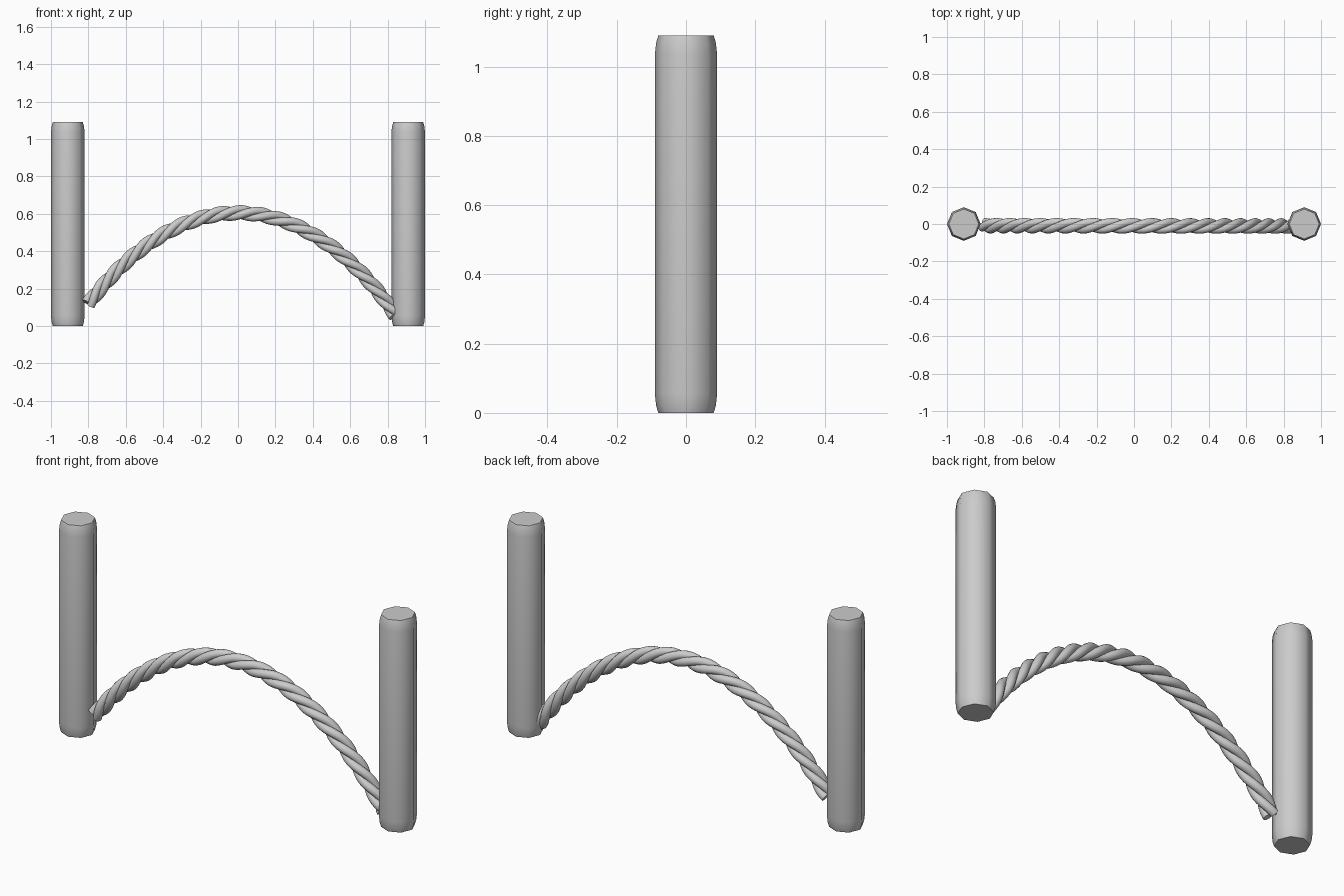
import bpy, bmesh
from math import sin, cos, pi
from mathutils import Vector

if "Cube" in bpy.data.objects:
    bpy.data.objects.remove(bpy.data.objects["Cube"])


def finish(bm, name, angle):
    bmesh.ops.recalc_face_normals(bm, faces=bm.faces[:])
    me = bpy.data.meshes.new(name)
    bm.to_mesh(me)
    bm.free()
    ob = bpy.data.objects.new(name, me)
    bpy.context.collection.objects.link(ob)
    bpy.ops.object.select_all(action='DESELECT')
    ob.select_set(True)
    bpy.context.view_layer.objects.active = ob
    bpy.ops.object.shade_smooth_by_angle(angle=angle)
    return ob


def skin(bm, rings):
    """Join a list of closed point rings into a capped tube."""
    vs = [[bm.verts.new(p) for p in ring] for ring in rings]
    n = len(vs[0])
    for a, b in zip(vs, vs[1:]):
        for i in range(n):
            j = (i + 1) % n
            bm.faces.new((a[i], a[j], b[j], b[i]))
    bm.faces.new(vs[0][::-1])
    bm.faces.new(vs[-1])


# Posts: eight-sided columns with softened ends
H = 1.09
profile = [(0.08, 0), (0.086, 0.02), (0.09, 0.055),
           (0.09, H - 0.055), (0.086, H - 0.02), (0.08, H)]
for name, cx in (("left_post", -0.91), ("right_post", 0.91)):
    bm = bmesh.new()
    skin(bm, [[(cx + r * cos(k * pi / 4), r * sin(k * pi / 4), z)
               for k in range(8)] for r, z in profile])
    finish(bm, name, 0.85)

# Rope centre line: arch sampled evenly by arc length
def arch(x):
    return Vector((x, -0.01, 0.605 - 0.72 * x * x - 0.1 * x ** 6))


X0, X1, STEPS = -0.80, 0.842, 260
fine = [arch(X0 + (X1 - X0) * i / 3000) for i in range(3001)]
dist = [0.0]
for a, b in zip(fine, fine[1:]):
    dist.append(dist[-1] + (b - a).length)
length = dist[-1]
path, k = [], 0
for s in range(STEPS + 1):
    while k < 3000 and dist[k] < length * s / STEPS:
        k += 1
    path.append(fine[k])

# Rope: three strands laid around the centre line
PITCH, OFFSET, STRAND_R, SIDES = 0.32, 0.02, 0.0215, 12
side = Vector((0, 1, 0))
bm = bmesh.new()
for strand in range(3):
    centres = []
    for s, p in enumerate(path):
        t = (path[min(s + 1, STEPS)] - path[max(s - 1, 0)]).normalized()
        up = t.cross(side)
        a = -2 * pi * (length * s / STEPS / PITCH + strand / 3)
        centres.append(p + OFFSET * (cos(a) * side + sin(a) * up))
    rings = []
    for s, c in enumerate(centres):
        t = (centres[min(s + 1, STEPS)] - centres[max(s - 1, 0)]).normalized()
        up = t.cross(side).normalized()
        out = up.cross(t)
        rings.append([c + STRAND_R * (cos(2 * pi * i / SIDES) * out
                                      + sin(2 * pi * i / SIDES) * up)
                      for i in range(SIDES)])
    skin(bm, rings)
finish(bm, "twisted_rope", 0.9)
